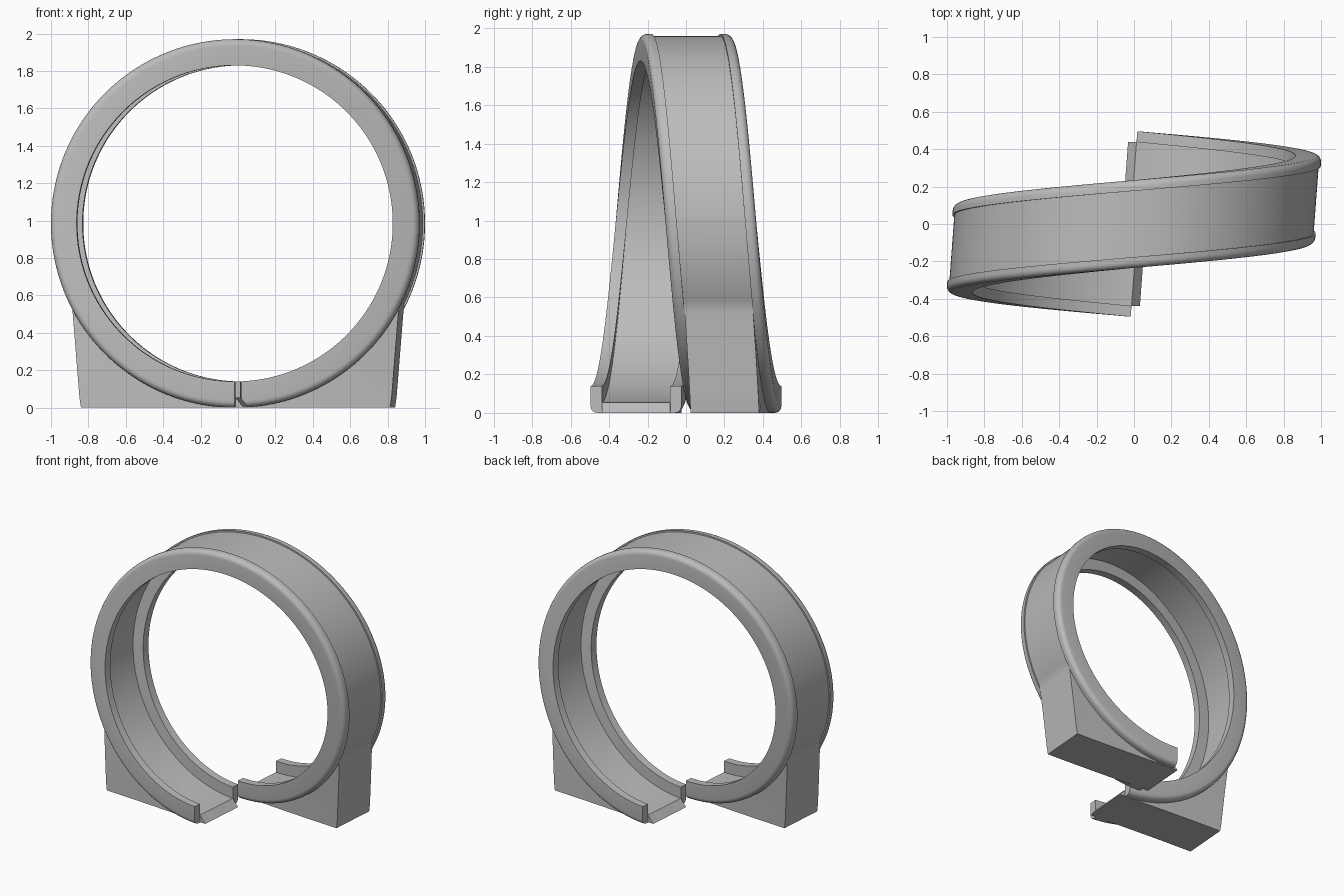
import bpy, bmesh, math

cube = bpy.data.objects.get("Cube")
if cube:
    bpy.data.objects.remove(cube, do_unlink=True)

CENTRE = 0.985      # height of the loop centre, also its outer radius
DRIFT = 0.26        # sideways offset of each end
SKEW = 0.075        # lean of the cross-section along the spiral
STEPS = 180
INNER, BED, SKIN = 0.845, 0.93, 0.974   # rail top, track bed, underside radii
HALF, GUTTER = 0.236, 0.178             # half widths, outside and inside the rails

grey = bpy.data.materials.new("Track grey")
grey.use_nodes = True
colour = (0.5, 0.5, 0.5, 1)
grey.diffuse_color = colour
grey.node_tree.nodes["Principled BSDF"].inputs["Base Color"].default_value = colour


def place(turn, side, radius):
    """Point on the spiral: turn 0..1, sideways offset, radius."""
    a = turn * math.tau
    return [-radius * math.sin(a) + SKEW * side,
            DRIFT * (2 * turn - 1) + side,
            CENTRE - radius * math.cos(a)]


def sweep(name, section):
    """Sweep a closed cross-section around the loop and cap both ends."""
    bm = bmesh.new()
    rings = [[bm.verts.new(p) for p in section(i / STEPS)] for i in range(STEPS + 1)]
    n = len(rings[0])
    for a, b in zip(rings, rings[1:]):
        for k in range(n):
            j = (k + 1) % n
            bm.faces.new((a[k], a[j], b[j], b[k]))
    bm.faces.new(rings[0])
    bm.faces.new(rings[-1])
    bmesh.ops.recalc_face_normals(bm, faces=bm.faces)
    mesh = bpy.data.meshes.new(name)
    bm.to_mesh(mesh)
    bm.free()
    obj = bpy.data.objects.new(name, mesh)
    bpy.context.collection.objects.link(obj)
    mesh.materials.append(grey)
    bpy.ops.object.select_all(action='DESELECT')
    obj.select_set(True)
    bpy.context.view_layer.objects.active = obj
    bpy.ops.object.shade_smooth_by_angle(angle=math.radians(35))
    return obj


# Side rails with a rounded outer lower corner
def rail_section(sign):
    round_r = 0.035
    profile = [(GUTTER, INNER), (HALF, INNER)]
    for k in range(6):
        a = k / 5 * math.pi / 2
        profile.append((HALF - round_r * (1 - math.cos(a)),
                        CENTRE - round_r * (1 - math.sin(a))))
    profile.append((GUTTER, CENTRE))
    return lambda t: [place(t, sign * s, r) for s, r in profile]


sweep("front_rail", rail_section(-1))
sweep("back_rail", rail_section(1))


# Underside radius: swells into a box-shaped foot near the ground
def underside(turn):
    a = min(turn, 1 - turn) * math.tau
    if a > math.pi / 2:
        return SKIN
    ground = CENTRE / math.cos(a) if a < 1.2 else 9
    wall = 0.909 / (math.sin(a) + 0.08 * math.cos(a))
    return max(SKIN, min(ground, wall))


# Track bed with feet, and a sloping lip at each end
def bed_section(turn):
    low = underside(turn)
    points = [place(turn, s, r) for s, r in
              ((-GUTTER, BED), (GUTTER, BED), (GUTTER, low), (-GUTTER, low))]
    lip = 0.045 * ((turn == 0) - (turn == 1))
    for p in points[2:]:
        p[0] += lip
    return points


sweep("track_bed", bed_section)
